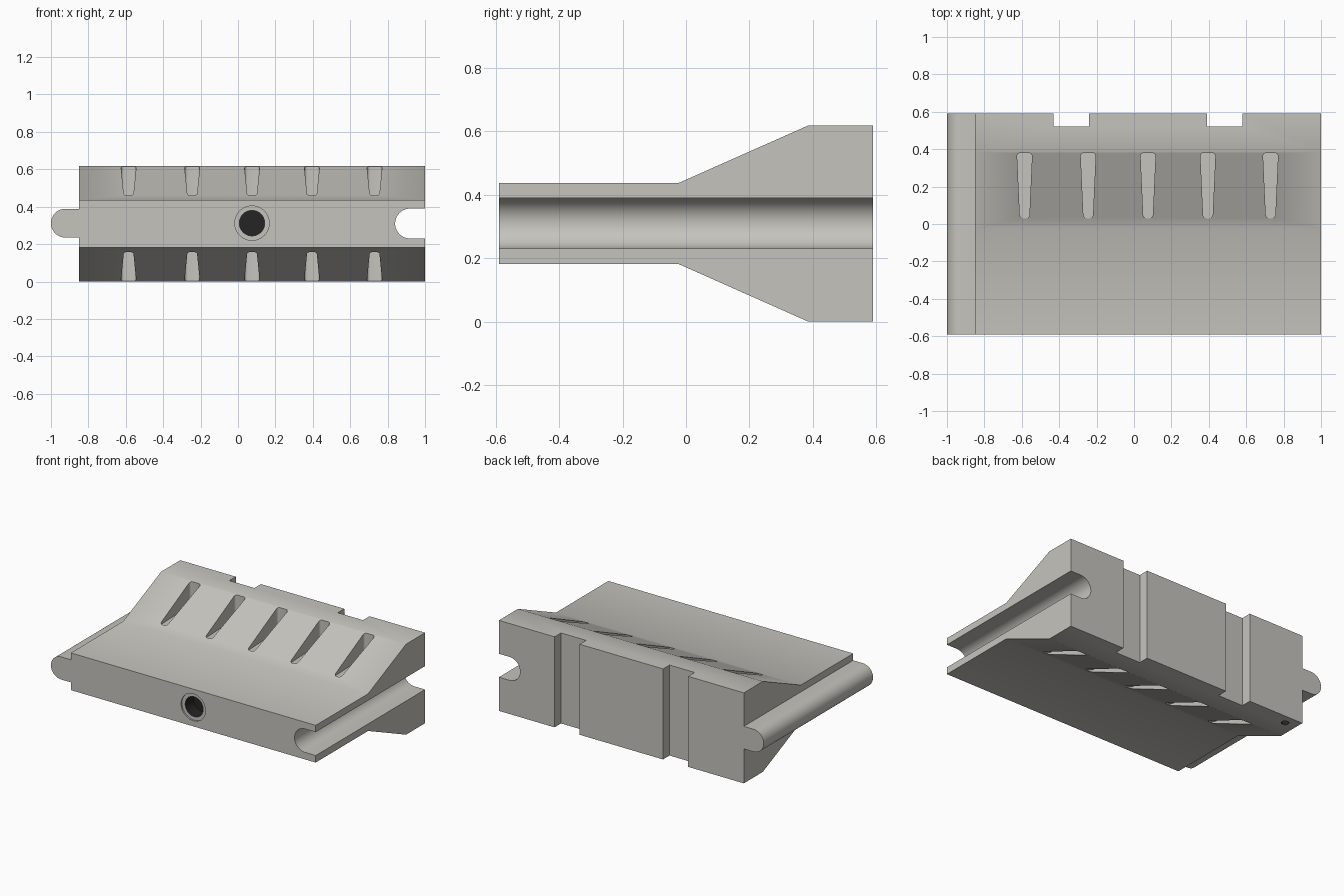
import bpy, bmesh, math
from mathutils import Vector

if "Cube" in bpy.data.objects:
    bpy.data.objects.remove(bpy.data.objects["Cube"])

MID = 0.309                       # mirror height of the block


def material(name, rgb):
    m = bpy.data.materials.new(name)
    m.diffuse_color = (*rgb, 1)
    m.use_nodes = True
    m.node_tree.nodes["Principled BSDF"].inputs["Base Color"].default_value = m.diffuse_color
    return m


concrete = material("warm_grey", (0.56, 0.55, 0.51))
dark = material("dark_bore", (0.018, 0.018, 0.018))


def prism(name, pts, axis, lo, hi):
    """Extrude a 2D outline along x (pts=y,z), y (pts=x,z) or z (pts=x,y)."""
    def place(p, t):
        return {"x": (t, *p), "y": (p[0], t, p[1]), "z": (*p, t)}[axis]
    bm = bmesh.new()
    a = [bm.verts.new(place(p, lo)) for p in pts]
    b = [bm.verts.new(place(p, hi)) for p in pts]
    bm.faces.new(a)
    bm.faces.new(b)
    n = len(pts)
    for i in range(n):
        bm.faces.new((a[i], a[(i + 1) % n], b[(i + 1) % n], b[i]))
    bmesh.ops.recalc_face_normals(bm, faces=bm.faces)
    me = bpy.data.meshes.new(name)
    bm.to_mesh(me)
    bm.free()
    me.materials.append(concrete)
    ob = bpy.data.objects.new(name, me)
    bpy.context.collection.objects.link(ob)
    return ob


def arc(cx, cy, r, a0, a1, n):
    return [(cx + r * math.cos(math.radians(a0 + (a1 - a0) * i / n)),
             cy + r * math.sin(math.radians(a0 + (a1 - a0) * i / n))) for i in range(n + 1)]


def circle(cx, cy, r, n=40):
    return arc(cx, cy, r, 0, 360, n)[:-1]


def rect(x0, x1, y0, y1):
    return [(x0, y0), (x1, y0), (x1, y1), (x0, y1)]


def tapered_slot(cx):
    """Rounded slot outline, narrow at the front and wide at the back."""
    r0, r1 = 0.02, 0.017
    return (arc(cx - 0.006, 0.03 + r0, r0, 180, 270, 6) + arc(cx + 0.006, 0.03 + r0, r0, 270, 360, 6)
            + arc(cx + 0.023, 0.38 - r1, r1, 0, 90, 6) + arc(cx - 0.023, 0.38 - r1, r1, 90, 180, 6))


def shade(ob):
    bpy.ops.object.select_all(action='DESELECT')
    ob.select_set(True)
    bpy.context.view_layer.objects.active = ob
    bpy.ops.object.shade_smooth_by_angle(angle=math.radians(30))


# main block: flared side profile
half = [(-0.59, 0.127), (-0.025, 0.127), (0.385, MID), (0.59, MID)]
profile = [(y, MID + h) for y, h in half] + [(y, MID - h) for y, h in reversed(half)]
body = prism("barrier_block", profile, "x", -0.85, 1.0)

# cutters: groove, back notches, slots on both slopes, front bore, small underside hole
cutters = [prism("groove_cutter", [(1.1, 0.23), (1.1, 0.39)] + arc(0.92, 0.31, 0.08, 90, 270, 20),
                 "y", -0.7, 0.7)]
for x0 in (-0.43, 0.39):
    cutters.append(prism("notch_cutter", rect(x0, x0 + 0.19, 0.52, 0.7), "z", -0.1, 0.8))
for cx in (-0.585, -0.245, 0.075, 0.395, 0.73):
    cutters.append(prism("upper_slot_cutter", tapered_slot(cx), "z", 0.453, 0.8))
    cutters.append(prism("lower_slot_cutter", tapered_slot(cx), "z", -0.2, 2 * MID - 0.453))
BX, BZ, BR = 0.075, 0.312, 0.068
cutters.append(prism("counterbore_cutter", circle(BX, BZ, 0.092), "y", -0.7, -0.58))
cutters.append(prism("bore_cutter", circle(BX, BZ, BR), "y", -0.65, -0.49))
HX, HY, HR = -0.767, 0.525, 0.024
cutters.append(prism("underside_hole_cutter", circle(HX, HY, HR, 24), "z", -0.1, 0.05))

bpy.context.view_layer.objects.active = body
for c in cutters:
    c.hide_render = True
    mod = body.modifiers.new("cut", 'BOOLEAN')
    mod.operation = 'DIFFERENCE'
    mod.solver = 'EXACT'
    mod.object = c
    bpy.ops.object.modifier_apply(modifier=mod.name)
for c in cutters:
    bpy.data.objects.remove(c)

# bore walls and floors are dark
body.data.materials.clear()
body.data.materials.append(concrete)
body.data.materials.append(dark)
for p in body.data.polygons:
    vs = [body.data.vertices[i].co for i in p.vertices]
    in_bore = all(math.hypot(v.x - BX, v.z - BZ) < BR + 0.002 and v.y < -0.45 for v in vs)
    in_hole = all(math.hypot(v.x - HX, v.y - HY) < HR + 0.002 and v.z < 0.06 for v in vs)
    p.material_index = 1 if in_bore or in_hole else 0
shade(body)

# rounded tongue on the left end
tongue = prism("tongue", [(-0.85, 0.389), *arc(-0.923, 0.312, 0.077, 90, 270, 20), (-0.85, 0.235)],
               "y", -0.59, 0.59)
shade(tongue)
